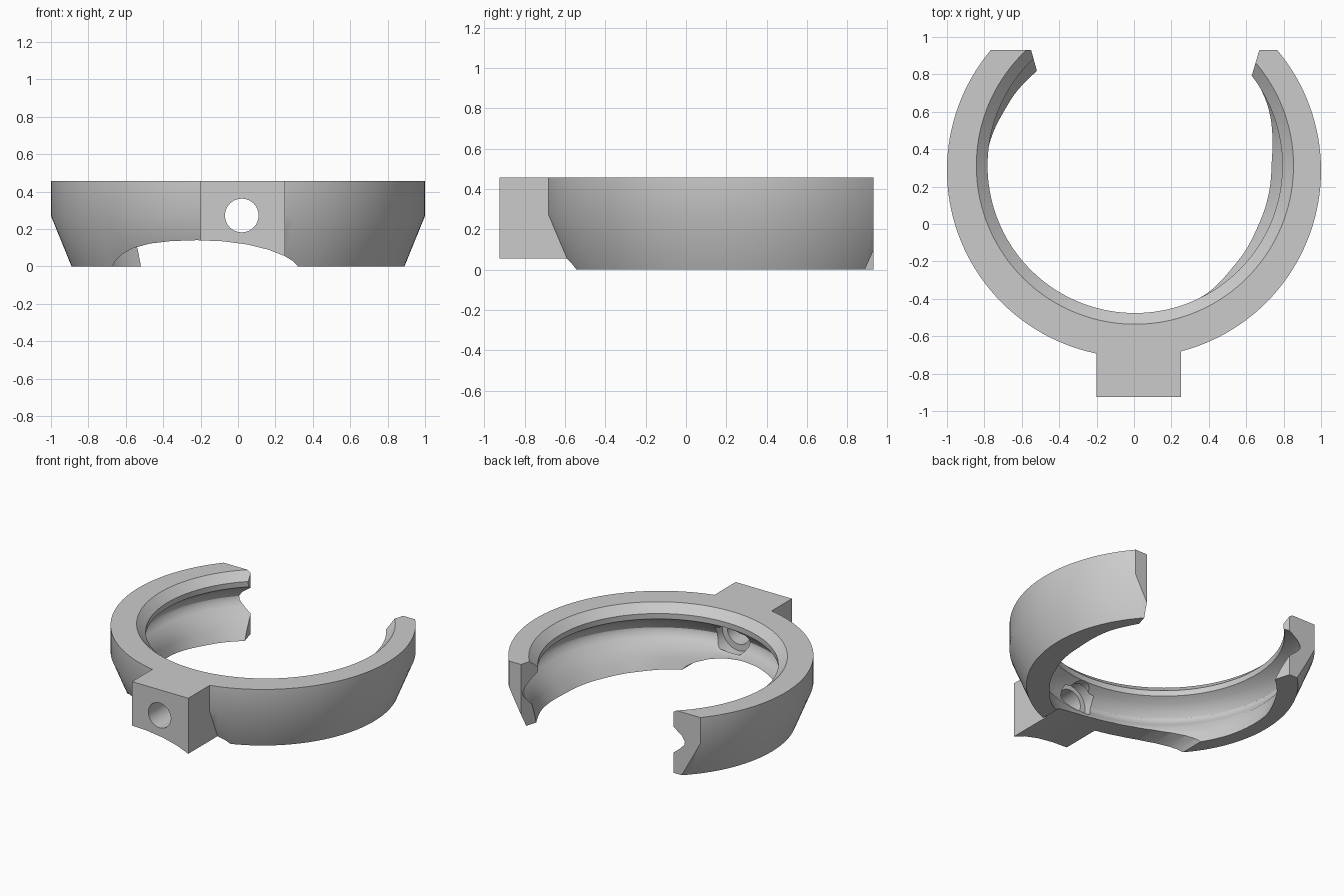
import bpy, bmesh, math

if "Cube" in bpy.data.objects:
    bpy.data.objects.remove(bpy.data.objects["Cube"])

OUT_Y = 0.287               # centre of the outer wall on y
IN_X, IN_Y = 0.005, 0.312   # centre of the bore, slightly off the outer wall
TOP = 0.457
SEG = 144

grey = bpy.data.materials.new("matte_grey")
grey.diffuse_color = (0.6, 0.6, 0.6, 1)
grey.use_nodes = True
grey.node_tree.nodes["Principled BSDF"].inputs["Base Color"].default_value = grey.diffuse_color


def make_object(name, bm):
    bmesh.ops.recalc_face_normals(bm, faces=bm.faces[:])
    me = bpy.data.meshes.new(name)
    bm.to_mesh(me)
    bm.free()
    ob = bpy.data.objects.new(name, me)
    bpy.context.collection.objects.link(ob)
    me.materials.append(grey)
    return ob


def prism(name, pts, lo, hi, axis):
    """Extrude a 2D outline along z (points are x,y) or y (points are x,z)."""
    bm = bmesh.new()
    put = (lambda p, h: (p[0], p[1], h)) if axis == 'z' else (lambda p, h: (p[0], h, p[1]))
    a = [bm.verts.new(put(p, lo)) for p in pts]
    b = [bm.verts.new(put(p, hi)) for p in pts]
    bm.faces.new(a)
    bm.faces.new(b)
    for i in range(len(pts)):
        j = (i + 1) % len(pts)
        bm.faces.new((a[i], a[j], b[j], b[i]))
    return make_object(name, bm)


def disc(x, z, r, n=48):
    return [(x + r * math.cos(2 * math.pi * i / n), z + r * math.sin(2 * math.pi * i / n))
            for i in range(n)]


# Lower lip radius varies around the ring (angle in degrees, radius)
LIP = [(-90, 0.80), (-63, 0.787), (-43, 0.75), (-25, 0.732), (0, 0.73), (29, 0.785),
       (45, 0.81), (90, 0.76), (135, 0.728), (153, 0.752), (174, 0.79), (200, 0.80), (270, 0.80)]


def lip_radius(deg):
    for (a, ra), (b, rb) in zip(LIP, LIP[1:]):
        if a <= deg <= b:
            t = (deg - a) / (b - a)
            t = 0.5 * t + 0.5 * t * t * (3 - 2 * t)
            return ra + (rb - ra) * t
    return 0.80


# Ring: tapered outside, bevelled upper lip, rounded groove running down to a sloped lower lip
OUTER = [(1, TOP), (1, 0.27), (0.89, 0)]
GROOVE = [(0.83, 0.145), (0.868, 0.19), (0.892, 0.225), (0.895, 0.25), (0.878, 0.285),
          (0.835, 0.33), (0.79, 0.36), (0.788, 0.40), (0.848, TOP)]
bm = bmesh.new()
loops = []
for i in range(SEG):
    deg = -90 + 360 * i / SEG
    c, s = math.cos(math.radians(deg)), math.sin(math.radians(deg))
    rl = lip_radius(deg)
    inner = [(rl, 0), (rl + 0.45 * (0.83 - rl), 0.075)] + GROOVE
    loops.append([bm.verts.new((r * c, OUT_Y + r * s, z)) for r, z in OUTER] +
                 [bm.verts.new((IN_X + r * c, IN_Y + r * s, z)) for r, z in inner])
for i in range(SEG):
    p, q = loops[i], loops[(i + 1) % SEG]
    for k in range(len(p)):
        m = (k + 1) % len(p)
        bm.faces.new((p[k], p[m], q[m], q[k]))
ring = make_object("clamp_ring", bm)

# Mounting block on the front
block = prism("mounting_block", [(-0.2, -0.925), (0.25, -0.925), (0.25, -0.59), (-0.2, -0.59)],
              0, TOP, 'z')

# Cutters: rear opening, front arch, screw hole and its inner recess
opening = prism("opening_cutter", [(-0.55, 0.93), (-0.5, 0.75), (0.617, 0.75), (0.67, 0.93),
                                   (1.3, 0.93), (1.3, 1.5), (-1.3, 1.5), (-1.3, 0.93)], -0.2, 0.7, 'z')
arch = prism("arch_cutter", [(-0.69, -0.1), (-0.67, 0), (-0.655, 0.03), (-0.62, 0.065), (-0.56, 0.098),
                             (-0.47, 0.122), (-0.36, 0.135), (-0.22, 0.14), (-0.08, 0.134),
                             (0.05, 0.117), (0.16, 0.09), (0.25, 0.055), (0.295, 0.027),
                             (0.32, 0), (0.35, -0.1)], -1.3, 0.0, 'y')
hole = prism("hole_cutter", disc(0.02, 0.272, 0.09), -1.2, -0.3, 'y')
recess = prism("recess_cutter", disc(0.02, 0.265, 0.13), -0.63, -0.53, 'y')

for tool, op in ((block, 'UNION'), (opening, 'DIFFERENCE'), (arch, 'DIFFERENCE'),
                 (hole, 'DIFFERENCE'), (recess, 'DIFFERENCE')):
    mod = ring.modifiers.new(tool.name, 'BOOLEAN')
    mod.operation = op
    mod.solver = 'EXACT'
    mod.object = tool

# Apply the cuts and remove the helpers
bpy.context.view_layer.objects.active = ring
ring.select_set(True)
for mod in list(ring.modifiers):
    bpy.ops.object.modifier_apply(modifier=mod.name)
for tool in (block, opening, arch, hole, recess):
    bpy.data.objects.remove(tool)
bpy.ops.object.shade_smooth_by_angle(angle=math.radians(30))
